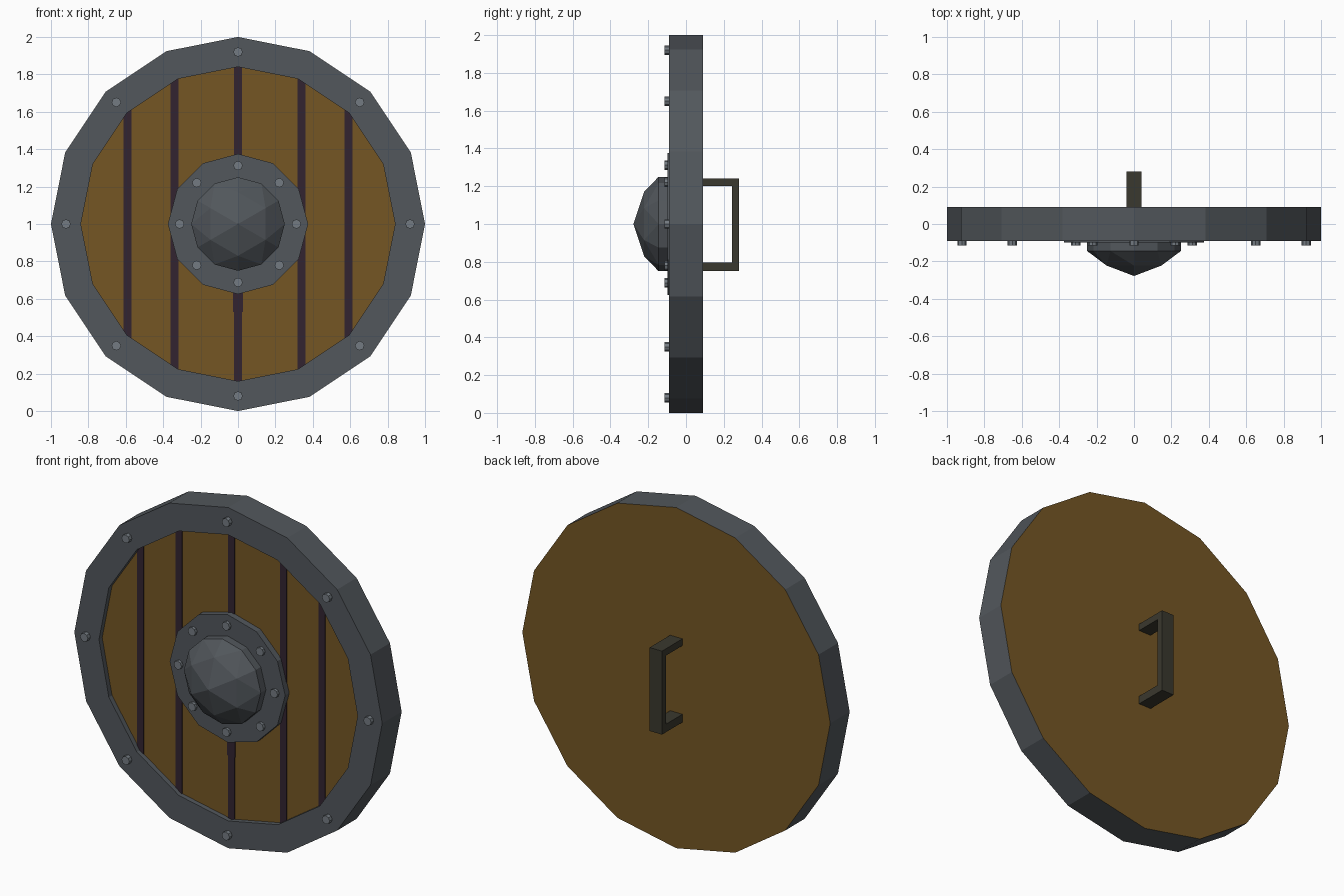
import bpy, bmesh, math
from mathutils import Matrix, Vector

if "Cube" in bpy.data.objects:
    bpy.data.objects.remove(bpy.data.objects["Cube"])

CZ = 1.0  # shield centre height


def mat(name, r, g, b):
    m = bpy.data.materials.new(name)
    lin = [((c / 255 + 0.055) / 1.055) ** 2.4 for c in (r, g, b)]
    m.diffuse_color = (*lin, 1)
    m.use_nodes = True
    m.node_tree.nodes["Principled BSDF"].inputs["Base Color"].default_value = m.diffuse_color
    return m


STEEL = mat("dark steel", 82, 87, 92)
WOOD = mat("brown wood", 117, 86, 36)
GROOVE = mat("groove purple", 50, 36, 48)
RIVET = mat("light rivet steel", 116, 123, 130)
GRIP = mat("dark grip", 58, 56, 46)


def finish(name, bm, *mats):
    bmesh.ops.recalc_face_normals(bm, faces=bm.faces)
    me = bpy.data.meshes.new(name)
    bm.to_mesh(me)
    bm.free()
    for m in mats:
        me.materials.append(m)
    ob = bpy.data.objects.new(name, me)
    bpy.context.collection.objects.link(ob)
    return ob


def ring(bm, n, r, y):
    # ring of n points facing the front, first point at the top
    return [bm.verts.new((r * math.sin(2 * math.pi * i / n), y,
                          CZ + r * math.cos(2 * math.pi * i / n))) for i in range(n)]


def lathe(name, n, profile, *mats):
    # closed solid from (radius, y) rings, capped at both ends
    bm = bmesh.new()
    rings = [ring(bm, n, r, y) for r, y in profile]
    for a, b in zip(rings, rings[1:]):
        for i in range(n):
            j = (i + 1) % n
            bm.faces.new((a[i], a[j], b[j], b[i]))
    for end in (rings[0], rings[-1]):
        cap = bm.faces.new(end)
        cap.material_index = len(mats) - 1
    return finish(name, bm, *mats)


def box(bm, x0, x1, y0, y1, z0, z1):
    size = Matrix.Diagonal((x1 - x0, y1 - y0, z1 - z0, 1))
    mid = Matrix.Translation(((x0 + x1) / 2, (y0 + y1) / 2, (z0 + z1) / 2))
    bmesh.ops.create_cube(bm, size=1, matrix=mid @ size)


# Board with raised steel rim; back and recessed front are wood
lathe("shield_board", 16, [(1, 0.09), (1, -0.09), (0.84, -0.09), (0.84, -0.06)], STEEL, WOOD)

# Dark gaps between planks
bm = bmesh.new()
for x in (-0.59, -0.34, 0, 0.34, 0.59):
    h = math.sqrt(0.85 ** 2 - x ** 2)
    box(bm, x - 0.021, x + 0.021, -0.064, -0.058, CZ - h, CZ + h)
box(bm, -0.026, 0.026, -0.065, -0.058, 0.53, 0.7)
finish("plank_gaps", bm, GROOVE)

# Boss flange
lathe("boss_flange", 12, [(0.375, -0.058), (0.375, -0.098)], STEEL)

# Faceted boss dome: hull of a 12 ring, a 6 ring and the tip
bm = bmesh.new()
ring(bm, 12, 0.25, -0.09)
ring(bm, 12, 0.25, -0.145)
ring(bm, 6, 0.17, -0.222)
bm.verts.new((0, -0.278, CZ))
bmesh.ops.convex_hull(bm, input=bm.verts)
finish("boss_dome", bm, STEEL)

# Rivets on rim and flange
for name, r in (("rim_rivets", 0.92), ("flange_rivets", 0.312)):
    bm = bmesh.new()
    for i in range(8):
        a = i * math.pi / 4
        pos = Vector((r * math.sin(a), -0.1, CZ + r * math.cos(a)))
        bmesh.ops.create_cone(bm, cap_ends=True, segments=8, radius1=0.025, radius2=0.025,
                              depth=0.03, matrix=Matrix.Translation(pos) @ Matrix.Rotation(math.pi / 2, 4, 'X'))
    finish(name, bm, RIVET)

# Handle: one U-shaped profile extruded across x
bm = bmesh.new()
prof = [(0.085, 0.75), (0.28, 0.75), (0.28, 1.24), (0.085, 1.24),
        (0.085, 1.2), (0.243, 1.2), (0.243, 0.797), (0.085, 0.797)]
face = bm.faces.new([bm.verts.new((-0.04, y, z)) for y, z in prof])
ext = bmesh.ops.extrude_face_region(bm, geom=[face])
bmesh.ops.translate(bm, vec=(0.08, 0, 0),
                    verts=[v for v in ext["geom"] if isinstance(v, bmesh.types.BMVert)])
if not any(len(f.verts) == 8 and f.calc_center_median().x < 0 for f in bm.faces):
    bm.faces.new([v for v in bm.verts if v.co.x < 0])
finish("back_handle", bm, GRIP)
